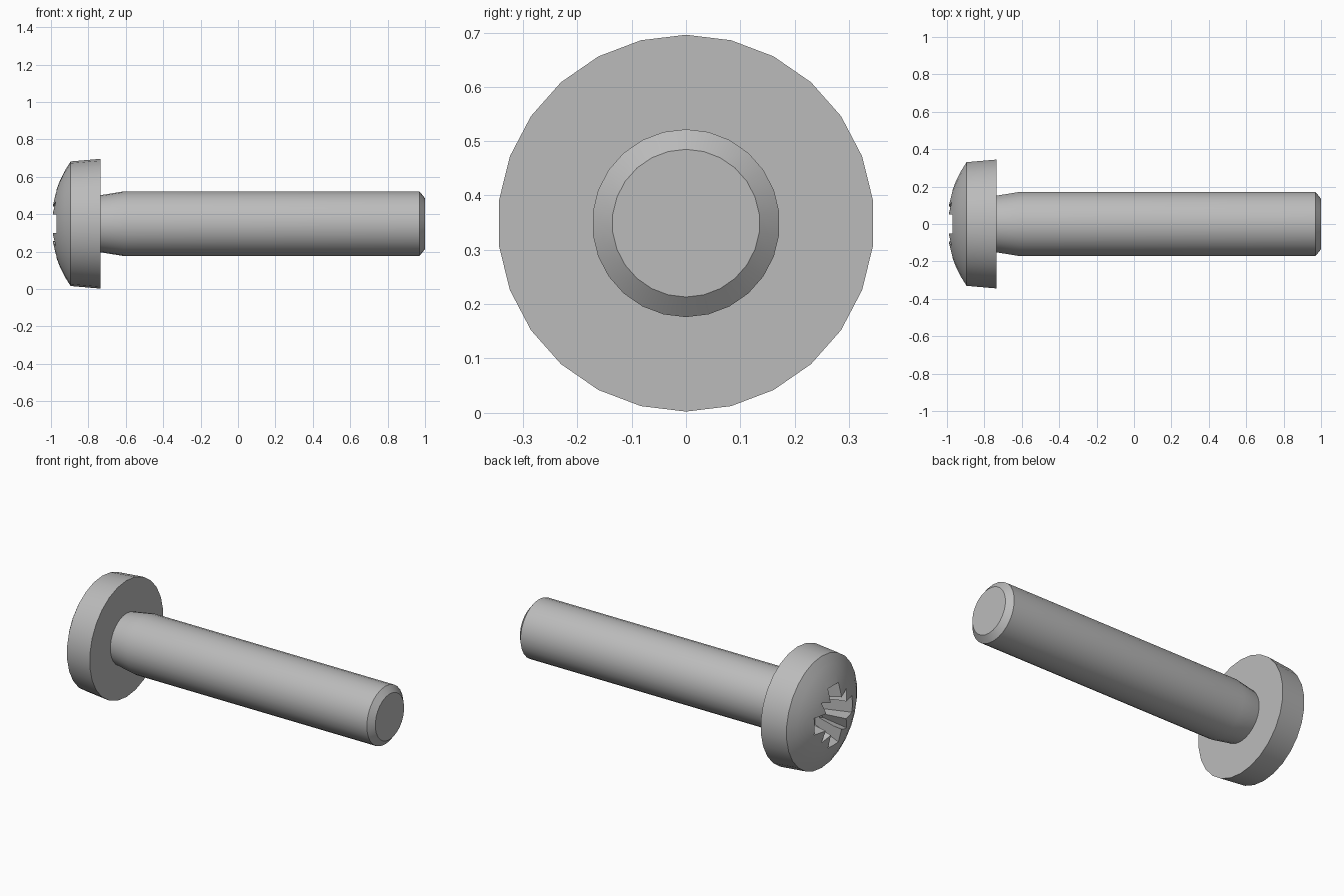
import bpy, bmesh, math
from mathutils import Matrix, Vector

cube = bpy.data.objects.get("Cube")
if cube:
    bpy.data.objects.remove(cube, do_unlink=True)

SIDES = 26
AXIS_Z = 0.349

steel = bpy.data.materials.new("steel grey")
steel.use_nodes = True
GREY = (0.5, 0.5, 0.5, 1)
steel.diffuse_color = GREY
steel.node_tree.nodes["Principled BSDF"].inputs["Base Color"].default_value = GREY


def add_object(name, bm):
    bmesh.ops.recalc_face_normals(bm, faces=bm.faces)
    mesh = bpy.data.meshes.new(name)
    bm.to_mesh(mesh)
    bm.free()
    obj = bpy.data.objects.new(name, mesh)
    bpy.context.collection.objects.link(obj)
    mesh.materials.append(steel)
    obj.location.z = AXIS_Z
    return obj


def lathe(name, profile):
    """Turn a profile of (x, radius) points around the x axis."""
    bm = bmesh.new()
    verts = [bm.verts.new((x, 0, r)) for x, r in profile]
    edges = [bm.edges.new(pair) for pair in zip(verts, verts[1:])]
    bmesh.ops.spin(bm, geom=verts + edges, cent=(0, 0, 0), axis=(1, 0, 0),
                   angle=math.tau, steps=SIDES, use_duplicate=False)
    bmesh.ops.remove_doubles(bm, verts=bm.verts, dist=0.0005)
    return add_object(name, bm)


def loft_cutter(name, top, bottom, angle):
    """Join two outlines of (x, y, z) points and turn them about the x axis."""
    bm = bmesh.new()
    turn = Matrix.Rotation(angle, 3, 'X')
    a = [bm.verts.new(turn @ Vector(p)) for p in top]
    b = [bm.verts.new(turn @ Vector(p)) for p in bottom]
    bm.faces.new(a)
    bm.faces.new(b[::-1])
    for i in range(len(a)):
        j = (i + 1) % len(a)
        bm.faces.new((a[i], b[i], b[j], a[j]))
    return add_object(name, bm)


# Domed head with a slightly flared rim
RISE, EDGE = 0.105, 0.333
ball = (EDGE ** 2 + RISE ** 2) / (2 * RISE)
sweep = math.asin(EDGE / ball)
dome = [(-1 + ball * (1 - math.cos(sweep * i / 6)), ball * math.sin(sweep * i / 6))
        for i in range(7)]
head = lathe("head", dome + [(-0.735, 0.347), (-0.735, 0)])

# Shank with tapered neck and chamfered tip
shank = lathe("shank", [(-0.737, 0.152), (-0.72, 0.155), (-0.61, 0.173),
                        (0.97, 0.173), (1, 0.136), (1, 0)])

# Cross recess: two tapered slots, and two thin pointed slots between them
cutters = []


def slot_outline(x, reach, half):
    return [(x, -half, -reach), (x, half, -reach), (x, half, reach), (x, -half, reach)]


def spike_outline(x, reach, half):
    return [(x, 0, -reach), (x, half, 0), (x, 0, reach), (x, -half, 0)]


for k in range(2):
    quarter = k * math.pi / 2
    cutters.append(loft_cutter("recess_slot_cutter", slot_outline(-1.02, 0.2, 0.052),
                               slot_outline(-0.82, 0.11, 0.042), quarter))
    cutters.append(loft_cutter("recess_spike_cutter", spike_outline(-1.02, 0.19, 0.08),
                               spike_outline(-0.85, 0.1, 0.06), quarter + math.pi / 4))

for cutter in cutters:
    cutter.hide_render = True
    mod = head.modifiers.new("recess", 'BOOLEAN')
    mod.operation = 'DIFFERENCE'
    mod.solver = 'EXACT'
    mod.object = cutter

# Fix the cut into the head and drop the cutters
bpy.context.view_layer.update()
cut_mesh = bpy.data.meshes.new_from_object(
    head.evaluated_get(bpy.context.evaluated_depsgraph_get()))
head.modifiers.clear()
head.data = cut_mesh
for cutter in cutters:
    bpy.data.objects.remove(cutter, do_unlink=True)

# Smooth turned surfaces, sharp machined edges
for obj in (head, shank):
    bpy.ops.object.select_all(action='DESELECT')
    obj.select_set(True)
    bpy.context.view_layer.objects.active = obj
    bpy.ops.object.shade_smooth_by_angle(angle=math.radians(25))
